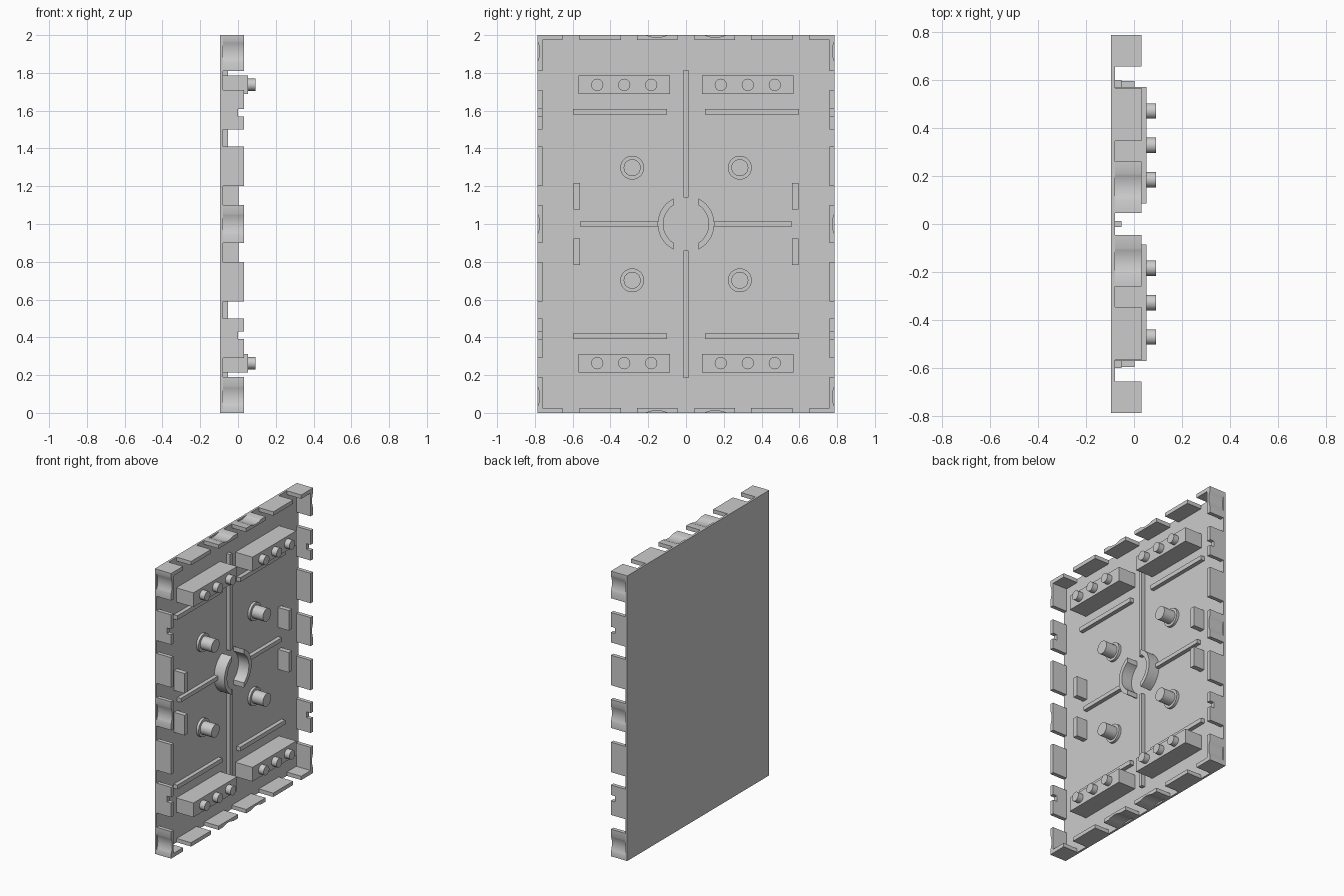
import bpy, bmesh, math

if "Cube" in bpy.data.objects:
    bpy.data.objects.remove(bpy.data.objects["Cube"])

grey = bpy.data.materials.new("plain_grey")
grey.use_nodes = True
grey.diffuse_color = (0.6, 0.6, 0.6, 1)
grey.node_tree.nodes["Principled BSDF"].inputs["Base Color"].default_value = (0.6, 0.6, 0.6, 1)

W, MID = 0.787, 1.0              # half width, middle height
BACK, FLOOR, RIM = -0.095, -0.08, 0.032
T = 0.027                        # rim wall thickness
SIGNS = (-1, 1)


def prism(name, pts, lo, hi, axis="x", smooth=False):
    """Extrude a 2D outline: (y, z) points along x, or (x, z) points along y."""
    bm = bmesh.new()
    place = (lambda p, d: (d, p[0], p[1])) if axis == "x" else (lambda p, d: (p[0], d, p[1]))
    low = [bm.verts.new(place(p, lo)) for p in pts]
    high = [bm.verts.new(place(p, hi)) for p in pts]
    bm.faces.new(low)
    bm.faces.new(high)
    n = len(pts)
    for i in range(n):
        j = (i + 1) % n
        bm.faces.new((low[i], low[j], high[j], high[i]))
    bmesh.ops.recalc_face_normals(bm, faces=bm.faces)
    mesh = bpy.data.meshes.new(name)
    bm.to_mesh(mesh)
    bm.free()
    mesh.materials.append(grey)
    ob = bpy.data.objects.new(name, mesh)
    bpy.context.collection.objects.link(ob)
    if smooth:
        bpy.ops.object.select_all(action="DESELECT")
        ob.select_set(True)
        bpy.context.view_layer.objects.active = ob
        bpy.ops.object.shade_smooth_by_angle(angle=math.radians(30))
    return ob


def box(name, y0, y1, z0, z1, top):
    return prism(name, [(y0, z0), (y1, z0), (y1, z1), (y0, z1)], FLOOR, top)


def cylinder(name, y, z, r, lo, hi):
    angles = [math.tau * i / 32 for i in range(32)]
    prism(name, [(y + r * math.cos(a), z + r * math.sin(a)) for a in angles], lo, hi, smooth=True)


def wall(name, a, b, place, dimple=None):
    """Rim wall from a to b; an optional shallow dimple is cut in its outer face."""
    pts = [(b, T), (a, T), (a, 0)]
    if dimple is not None:
        for i in range(13):
            t = -1 + i / 6
            pts.append((dimple + 0.055 * t, 0.012 * (1 - t * t)))
    pts.append((b, 0))
    prism(name, [place(u, d) for u, d in pts], FLOOR, RIM, smooth=dimple is not None)


# Back plate
prism("back_plate", [(-W, 0), (W, 0), (W, 2), (-W, 2)], BACK, FLOOR)

for s in SIGNS:
    # Side rim walls
    side = lambda u, d: (s * (W - d), MID + u)
    wall("side_wall_middle", -0.1, 0.1, side, 0)
    for k in SIGNS:
        mirrored = lambda u, d: (s * (W - d), MID + k * u)
        wall("side_wall", 0.2, 0.41, mirrored)
        wall("corner_side_wall", 0.81, 1.0, mirrored, 0.913)
        # Notched side wall
        outline = [(FLOOR, 0.5), (RIM, 0.5), (RIM, 0.57), (0, 0.57),
                   (0, 0.61), (RIM, 0.61), (RIM, 0.71), (FLOOR, 0.71)]
        prism("notched_side_wall", [(x, MID + k * u) for x, u in outline],
              s * (W - T), s * W, axis="y")

        # Top and bottom rim walls
        end = lambda u, d: (s * u, MID + k * (1 - d))
        wall("end_wall_inner", 0.045, 0.26, end, 0.155)
        wall("end_wall_outer", 0.345, 0.565, end)
        wall("corner_end_wall", 0.655, W - T, end)

        # Connector blocks with pegs
        zc = MID + k * 0.737
        box("peg_block", s * 0.085, s * 0.57, zc - 0.05, zc + 0.05, 0.053)
        for y in (0.184, 0.327, 0.47):
            cylinder("peg", s * y, zc, 0.032, 0.053, 0.092)

        # Short ribs and upright tabs
        zr = MID + k * 0.594
        box("cross_rib", s * 0.1, s * 0.598, zr - 0.015, zr + 0.015, -0.052)
        zt = MID + k * 0.147
        box("tab", s * 0.56, s * 0.595, zt - 0.07, zt + 0.07, 0.002)

        # Flanged posts
        zp = MID + k * 0.298
        cylinder("post_flange", s * 0.285, zp, 0.063, FLOOR, -0.062)
        cylinder("post", s * 0.285, zp, 0.045, -0.062, 0.025)

    # Centre ribs
    box("centre_cross_rib", s * 0.145, s * 0.56, MID - 0.014, MID + 0.014, -0.052)
    z0, z1 = sorted((MID + s * 0.14, MID + s * 0.815))
    box("centre_upright_rib", -0.013, 0.013, z0, z1, -0.052)

    # Split centre ring, with ends cut upright
    arc = []
    for r, way in ((0.15, 1), (0.12, -1)):
        reach = math.acos(0.065 / r)
        for i in range(25):
            a = way * reach * (i / 12 - 1)
            arc.append((s * r * math.cos(a), MID + r * math.sin(a)))
    prism("centre_ring_half", arc, FLOOR, 0.0, smooth=True)
